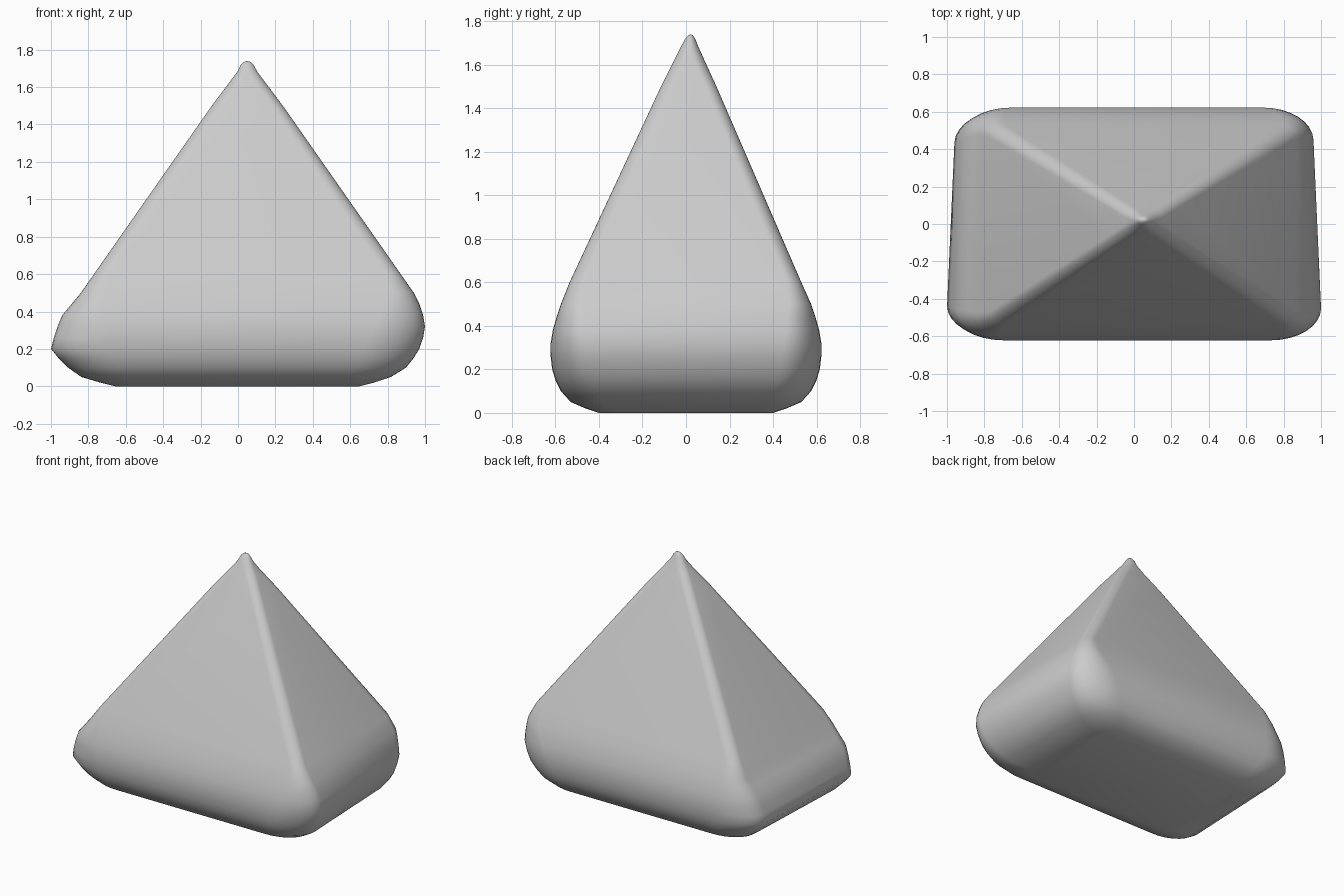
import bpy, bmesh, math

# Profile rows: z, left x, right x, front y, back y, corner radius x, corner radius y
PROFILE = [
    (0.00, -0.66, 0.65, -0.40, 0.40, 0.12, 0.08),
    (0.02, -0.74, 0.73, -0.46, 0.46, 0.17, 0.11),
    (0.05, -0.84, 0.82, -0.53, 0.53, 0.23, 0.15),
    (0.10, -0.91, 0.90, -0.575, 0.575, 0.27, 0.17),
    (0.15, -0.96, 0.94, -0.60, 0.60, 0.29, 0.18),
    (0.20, -1.00, 0.97, -0.615, 0.615, 0.30, 0.18),
    (0.26, -0.985, 0.99, -0.622, 0.622, 0.29, 0.18),
    (0.32, -0.965, 1.00, -0.622, 0.622, 0.27, 0.17),
    (0.38, -0.94, 0.99, -0.612, 0.612, 0.23, 0.15),
    (0.44, -0.89, 0.97, -0.595, 0.595, 0.18, 0.13),
    (0.50, -0.84, 0.94, -0.575, 0.575, 0.13, 0.10),
    (0.60, -0.77, 0.87, -0.535, 0.53, 0.08, 0.07),
    (1.50, -0.14, 0.24, -0.115, 0.14, 0.06, 0.05),
    (1.62, -0.05, 0.15, -0.055, 0.085, 0.06, 0.05),
    (1.68, -0.005, 0.105, -0.025, 0.058, 0.05, 0.038),
    (1.72, 0.015, 0.082, -0.003, 0.042, 0.033, 0.022),
    (1.735, 0.033, 0.067, 0.01, 0.032, 0.016, 0.010),
]
SEG = 8


def add_ring(bm, z, x0, x1, y0, y1, rx, ry):
    """Rounded rectangle; the base narrows slightly towards the back."""
    fade = max(0.0, min(1.0, (0.6 - z) / 0.2))
    corners = [(x1 - rx, y1 - ry, 0), (x0 + rx, y1 - ry, 90),
               (x0 + rx, y0 + ry, 180), (x1 - rx, y0 + ry, 270)]
    ring = []
    for cx, cy, start in corners:
        for i in range(SEG + 1):
            a = math.radians(start + 90 * i / SEG)
            x, y = cx + rx * math.cos(a), cy + ry * math.sin(a)
            x *= 1 - 0.045 * max(0, y + 0.45) * fade
            ring.append(bm.verts.new((x, y, z)))
    return ring


# Rounded pyramid body
bm = bmesh.new()
rings = [add_ring(bm, *row) for row in PROFILE]
for lo, hi in zip(rings, rings[1:]):
    n = len(lo)
    for i in range(n):
        j = (i + 1) % n
        bm.faces.new((lo[i], lo[j], hi[j], hi[i]))
bm.faces.new(list(reversed(rings[0])))

# Rounded tip
tip = bm.verts.new((0.05, 0.02, 1.74))
top = rings[-1]
for i in range(len(top)):
    bm.faces.new((top[i], top[(i + 1) % len(top)], tip))
for f in bm.faces:
    f.smooth = True

mesh = bpy.data.meshes.new("rounded_pyramid")
bm.to_mesh(mesh)
bm.free()
body = bpy.data.objects.new("rounded_pyramid", mesh)
bpy.context.collection.objects.link(body)
